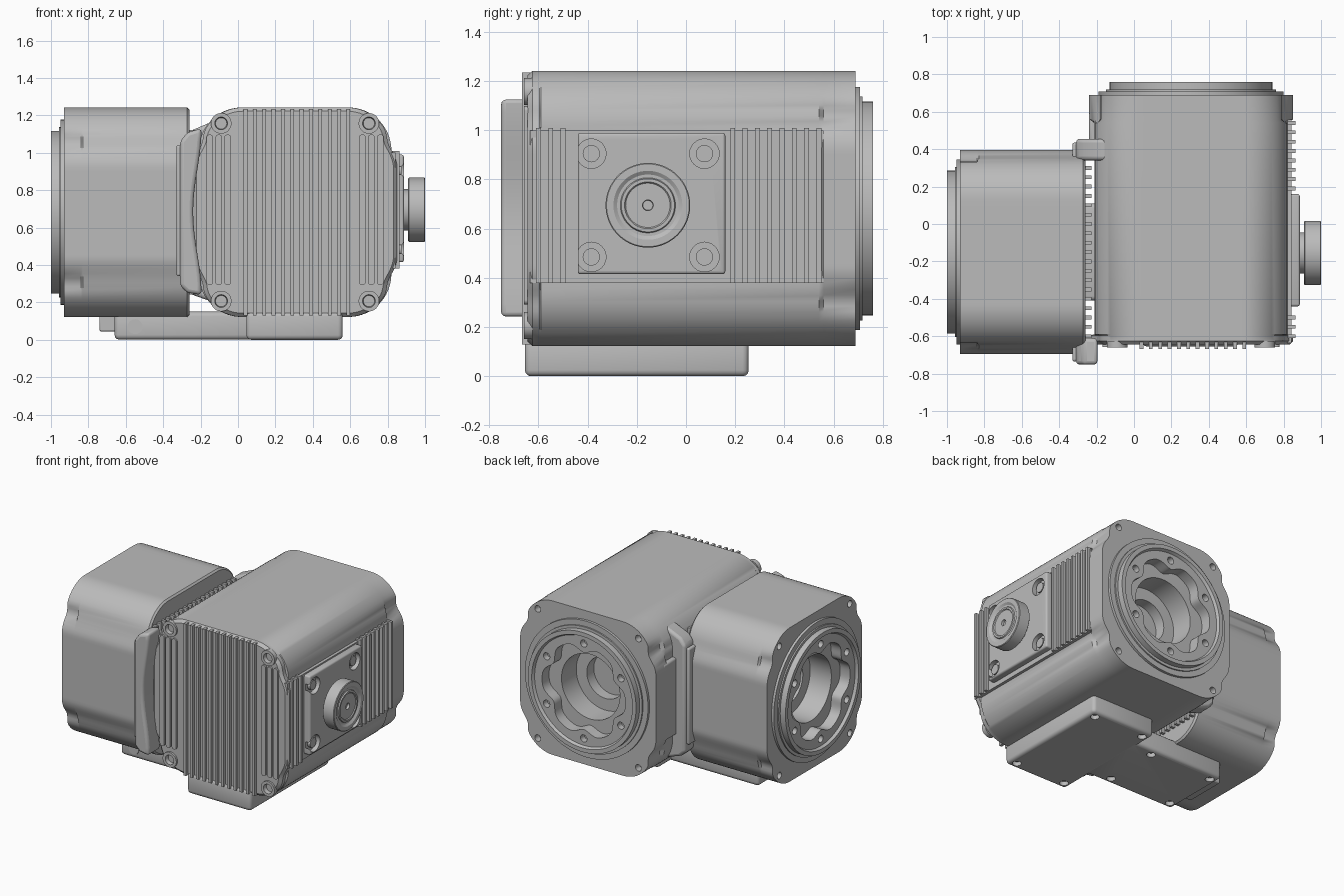
import bpy, bmesh, math
from mathutils import Matrix, Vector

if "Cube" in bpy.data.objects:
    bpy.data.objects.remove(bpy.data.objects["Cube"], do_unlink=True)

grey = bpy.data.materials.new("machined grey")
grey.use_nodes = True
COLOUR = (0.5, 0.5, 0.5, 1)
grey.diffuse_color = COLOUR
grey.node_tree.nodes["Principled BSDF"].inputs["Base Color"].default_value = COLOUR

AX, BY, CZ = 0.305, -0.15, 0.682     # housing centre lines
STEPS = 192
DIRS = {"x": Vector((1, 0, 0)), "y": Vector((0, 1, 0)), "z": Vector((0, 0, 1))}


def finish(name, bm, bevel=0.0):
    bmesh.ops.recalc_face_normals(bm, faces=bm.faces[:])
    mesh = bpy.data.meshes.new(name)
    bm.to_mesh(mesh)
    bm.free()
    mesh.materials.append(grey)
    ob = bpy.data.objects.new(name, mesh)
    bpy.context.collection.objects.link(ob)
    if bevel:
        mod = ob.modifiers.new("soft edges", "BEVEL")
        mod.width, mod.segments, mod.limit_method = bevel, 3, "ANGLE"
    return ob


def smooth(ob):
    bpy.ops.object.select_all(action="DESELECT")
    ob.select_set(True)
    bpy.context.view_layer.objects.active = ob
    bpy.ops.object.shade_smooth_by_angle(angle=math.radians(32))


def add_box(bm, lo, hi):
    lo, hi = Vector(lo), Vector(hi)
    mat = Matrix.Translation((lo + hi) / 2) @ Matrix.Diagonal((*(hi - lo), 1))
    bmesh.ops.create_cube(bm, size=1, matrix=mat)


def box(name, lo, hi, bevel=0.0):
    bm = bmesh.new()
    add_box(bm, lo, hi)
    return finish(name, bm, bevel)


def add_cylinder(bm, centre, axis, radius, depth):
    rot = DIRS["z"].rotation_difference(DIRS[axis]).to_matrix().to_4x4()
    bmesh.ops.create_cone(bm, cap_ends=True, segments=24, radius1=radius, radius2=radius,
                          depth=depth, matrix=Matrix.Translation(centre) @ rot)


def drill(ob, holes):
    # Cut round holes, then discard the cutter
    bm = bmesh.new()
    for hole in holes:
        add_cylinder(bm, *hole)
    cutter = finish("hole_cutter", bm)
    cutter.hide_render = True
    mod = ob.modifiers.new("holes", "BOOLEAN")
    mod.object, mod.solver = cutter, "EXACT"
    bpy.ops.object.select_all(action="DESELECT")
    ob.select_set(True)
    bpy.context.view_layer.objects.active = ob
    for m in list(ob.modifiers):
        bpy.ops.object.modifier_apply(modifier=m.name)
    bpy.data.objects.remove(cutter, do_unlink=True)


def circle(r):
    return lambda t: (r * math.cos(t), r * math.sin(t))


def lobed(r, depth):
    # Circle that narrows around six screws
    return lambda t: circle(r - depth * ((1 - math.cos(6 * t)) / 2) ** 2)(t)


def rounded(hx, hy, rad, bulge=0.0, dip=0.0):
    # Rounded rectangle whose upright sides may swell in the middle and dip near the corners
    def point(t):
        c, s = abs(math.cos(t)), abs(math.sin(t))
        k = min(hx / max(c, 1e-6), hy / max(s, 1e-6))
        cx, cy = hx - rad, hy - rad
        if k * c > cx and k * s > cy:
            b = c * cx + s * cy
            k = b + math.sqrt(b * b - cx * cx - cy * cy + rad * rad)
        x, y = k * c, k * s
        if x > cx:
            f = min(1, max(0, (y - 0.24) / 0.14))
            x += bulge * (1 - f * f * (3 - 2 * f))
            u = (y - 0.375) / 0.08
            if abs(u) < 1:
                x -= dip * math.cos(u * math.pi / 2) ** 2
        return math.copysign(x, math.cos(t)), math.copysign(y, math.sin(t))
    return point


def loft(name, rings, origin, u, v, w):
    # Skin a closed solid through contours placed along direction w
    bm = bmesh.new()
    u, v, w, origin = Vector(u), Vector(v), Vector(w), Vector(origin)
    loops = []
    for contour, h in rings:
        pts = [contour(2 * math.pi * (i + 0.5) / STEPS) for i in range(STEPS)]
        loops.append([bm.verts.new(origin + u * a + v * b + w * h) for a, b in pts])
    for p, q in zip(loops, loops[1:]):
        for i in range(STEPS):
            j = (i + 1) % STEPS
            bm.faces.new((p[i], p[j], q[j], q[i]))
    bm.faces.new(loops[0])
    bm.faces.new(loops[-1])
    return finish(name, bm)


def socket():
    # Stepped rim, lobed recess and central bore
    return [(circle(0.495), 0), (circle(0.495), 0.018), (circle(0.455), 0.018),
            (circle(0.455), 0.028), (circle(0.435), 0.028), (circle(0.435), 0.07),
            (circle(0.405), 0.07), (circle(0.395), 0.05), (lobed(0.335, 0.055), 0.05),
            (lobed(0.335, 0.055), -0.03), (circle(0.235), -0.03), (circle(0.235), -0.2),
            (circle(0.15), -0.2), (circle(0.15), -0.28)]


HX, HZ, R = 0.51, 0.56, 0.23
flange = rounded(HX, HZ, R, 0.036, 0.02)
cover = rounded(HX, HZ, R, 0.036, 0.01)
swollen = rounded(HX, HZ, R, 0.036)

# Main housing, running front to back
main = [(rounded(HX - 0.02, HZ - 0.02, R - 0.02, 0.036, 0.01), -1.335), (cover, -1.315), (cover, -1.285),
        (rounded(HX + 0.005, HZ, R), -1.28), (rounded(HX + 0.005, HZ, R), -0.15), (flange, -0.13), (flange, 0)]
main_housing = loft("main_housing", main + socket(), (AX, 0.69, CZ), (1, 0, 0), (0, 0, 1), (0, 1, 0))

# Side housing, running sideways
side = [(rounded(HX - 0.012, HZ - 0.012, R - 0.012, 0.036), -0.67), (swollen, -0.658),
        (swollen, -0.1), (flange, -0.09), (flange, 0)]
side_housing = loft("side_housing", side + socket(), (-0.93, BY, CZ), (0, 1, 0), (0, 0, 1), (-1, 0, 0))

# Screw holes in the flanges, the rims and the front cover
main_holes, side_holes = [], []
for sx in (-1, 1):
    for sz in (-1, 1):
        z = CZ + sz * 0.47
        main_holes += [((AX + sx * 0.405, 0.69, z), "y", 0.024, 0.1),
                       ((AX + sx * 0.395, -0.645, z), "y", 0.046, 0.05)]
        side_holes.append(((-0.93, BY + sx * 0.405, z), "x", 0.024, 0.1))
for i in range(6):
    a = math.radians(90 + 60 * i)
    c, z = 0.345 * math.cos(a), CZ + 0.345 * math.sin(a)
    main_holes.append(((AX + c, 0.74, z), "y", 0.026, 0.09))
    side_holes.append(((-0.98, BY + c, z), "x", 0.026, 0.09))
drill(main_housing, main_holes)
drill(side_housing, side_holes)
smooth(main_housing)
smooth(side_housing)

# Cooling fins on the front cover
bm = bmesh.new()
for i in range(12):
    x = 0.04 + i * 0.05
    add_box(bm, (x - 0.01, -0.667, 0.13), (x + 0.01, -0.63, 1.235))
finish("front_fins", bm)

# Short rounded ribs either side of the front fins
bm = bmesh.new()
for sx in (-1, 1):
    for i in range(3):
        x = AX + sx * (0.36 + i * 0.048)
        add_box(bm, (x - 0.018, -0.658, 0.31), (x + 0.018, -0.63, 1.08))
        for z in (0.31, 1.08):
            add_cylinder(bm, (x, -0.644, z), "y", 0.018, 0.028)
smooth(finish("front_side_ribs", bm))

# Raised collars around the cover screws
for sx, side_name in ((-1, "right"), (1, "left")):
    for sz, level in ((-1, "lower"), (1, "upper")):
        rings = [(circle(r), h) for r, h in
                 ((0.055, -0.02), (0.055, 0.014), (0.034, 0.014), (0.03, -0.015))]
        smooth(loft(f"{level}_{side_name}_cover_collar", rings,
                    (AX + sx * 0.395, -0.645, CZ + sz * 0.475), (1, 0, 0), (0, 0, 1), (0, -1, 0)))

# Finned panel on the outer wall
box("outer_wall_panel", (0.78, -0.635, 0.38), (0.841, 0.56, 1.0))
bm = bmesh.new()
for y in [-0.6 + i * 0.05 for i in range(3)] + [0.19 + i * 0.05 for i in range(8)]:
    add_box(bm, (0.79, y - 0.01, 0.38), (0.863, y + 0.01, 1.01))
finish("outer_wall_fins", bm)

# Mounting plate with countersunk screws
plate = box("mount_plate", (0.78, -0.44, 0.415), (0.887, 0.16, 0.99), 0.012)
points = [(y, z) for y in (-0.385, 0.075) for z in (0.485, 0.905)]
drill(plate, [((0.887, y, z), "x", 0.06, 0.07) for y, z in points])
smooth(plate)
bm = bmesh.new()
for y, z in points:
    add_cylinder(bm, (0.86, y, z), "x", 0.035, 0.03)
smooth(finish("plate_screws", bm))

# Round knob on its neck
knob = ((0.11, -0.02), (0.11, 0.025), (0.168, 0.025), (0.172, 0.029), (0.172, 0.111), (0.168, 0.115),
        (0.14, 0.115), (0.125, 0.105), (0.112, 0.105), (0.108, 0.113), (0.095, 0.113),
        (0.09, 0.107), (0.022, 0.107), (0.02, 0.09))
smooth(loft("knob", [(circle(r), h) for r, h in knob], (0.885, -0.155, 0.695),
            (0, 1, 0), (0, 0, 1), (1, 0, 0)))

# Fins on the inner end of the side housing
bm = bmesh.new()
for i in range(19):
    y = BY + (i - 9) * 0.05
    add_box(bm, (-0.29, y - 0.01, CZ - 0.44), (-0.228, y + 0.01, CZ + 0.44))
finish("side_housing_fins", bm)


# Waisted brackets joining both housings
def bracket(name, y0, y1, inner, spread):
    bm = bmesh.new()
    outline = [(-0.31, 0.29), (-0.27, 0.25)]
    for i in range(17):
        t = i / 16
        outline.append((inner - 0.045 * math.sin(math.pi * t) ** 2, 0.685 + spread * (2 * t - 1)))
    outline += [(-0.27, 1.11), (-0.31, 1.06)]
    face = bm.faces.new([bm.verts.new((x, y0, z)) for x, z in outline])
    new = bmesh.ops.extrude_face_region(bm, geom=[face])["geom"]
    bmesh.ops.translate(bm, vec=(0, y1 - y0, 0), verts=[v for v in new if isinstance(v, bmesh.types.BMVert)])
    smooth(finish(name, bm, 0.02))


bracket("front_bracket", -0.752, -0.61, -0.195, 0.445)
bracket("back_bracket", 0.34, 0.455, -0.13, 0.485)
smooth(box("front_bracket_lip", (-0.33, -0.735, 0.34), (-0.28, -0.6, 1.04), 0.012))
smooth(box("back_bracket_lip", (-0.33, 0.3, 0.34), (-0.28, 0.435, 1.04), 0.012))
smooth(box("inner_wall_pad", (-0.24, 0.43, 0.4), (-0.15, 0.6, 0.96), 0.015))

# L-shaped base cover with screw pockets underneath
base = box("base_cover", (0.045, -0.655, 0), (0.56, 0.255, 0.15), 0.025)
arm = box("base_arm", (-0.66, -0.41, 0.001), (0.1, 0.11, 0.15), 0.025)
drill(base, [((x, y, 0), "z", 0.03, 0.06) for x in (0.1, 0.505) for y in (-0.6, 0.2)])
drill(arm, [((x, y, 0), "z", 0.03, 0.06) for x in (-0.605, -0.1) for y in (-0.355, 0.055)])
smooth(base)
smooth(arm)
smooth(box("base_end_block", (-0.74, -0.3, 0.045), (-0.64, 0, 0.14), 0.008))
bm = bmesh.new()
add_cylinder(bm, (-0.55, -0.41, 0.07), "y", 0.04, 0.012)
smooth(finish("base_port", bm))
